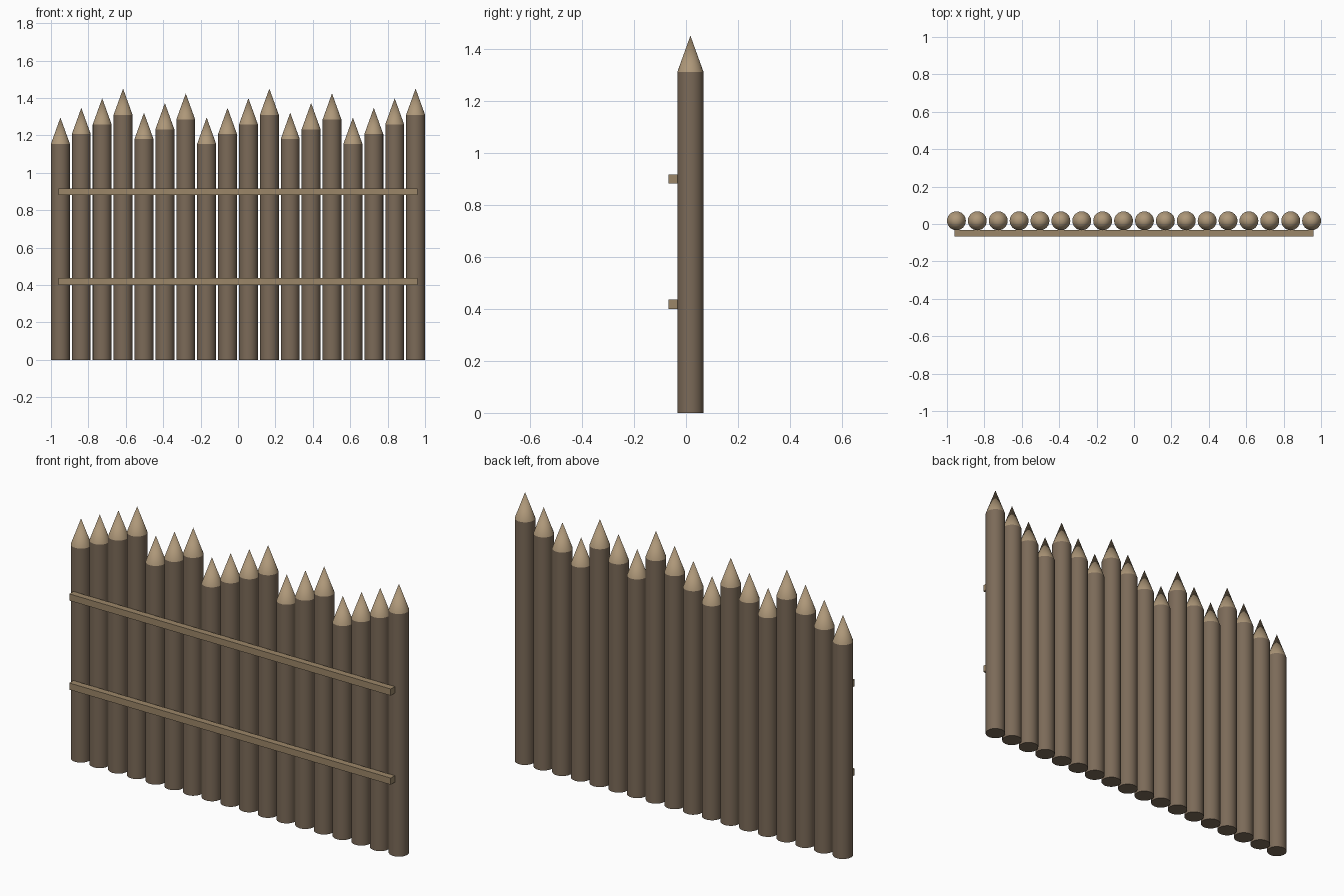
import bpy

if "Cube" in bpy.data.objects:
    bpy.data.objects.remove(bpy.data.objects["Cube"])

COUNT = 18
RADIUS = 0.0505
LOG_Y = 0.017
SIDES = 24


def material(name, rgb):
    m = bpy.data.materials.new(name)
    m.diffuse_color = (*rgb, 1)
    m.use_nodes = True
    m.node_tree.nodes["Principled BSDF"].inputs["Base Color"].default_value = m.diffuse_color
    return m


log_mat = material("log_wood", (0.20, 0.145, 0.098))
tip_mat = material("cut_wood", (0.42, 0.31, 0.19))
rail_mat = material("rail_wood", (0.33, 0.24, 0.14))


def finish(name, mat, smooth=True):
    ob = bpy.context.object
    ob.name = name
    ob.data.materials.append(mat)
    if smooth:
        bpy.ops.object.shade_smooth_by_angle()
    return ob


# Upright logs with sharpened tips, heights repeating every seven
for i in range(COUNT):
    x = -1 + RADIUS + i * (2 - 2 * RADIUS) / (COUNT - 1)
    height = 1.155 + 0.0258 * (2 * i % 7)
    bpy.ops.mesh.primitive_cylinder_add(vertices=SIDES, radius=RADIUS, depth=height,
                                        location=(x, LOG_Y, height / 2))
    finish(f"log_{i + 1}", log_mat)
    bpy.ops.mesh.primitive_cone_add(vertices=SIDES, radius1=RADIUS, depth=0.14,
                                    location=(x, LOG_Y, height + 0.07))
    finish(f"log_tip_{i + 1}", tip_mat)

# Two horizontal rails across the front
for name, z in (("lower_rail", 0.418), ("upper_rail", 0.899)):
    bpy.ops.mesh.primitive_cube_add(size=1, location=(0, -0.0505, z))
    rail = finish(name, rail_mat, smooth=False)
    rail.scale = (1.92, 0.035, 0.036)
